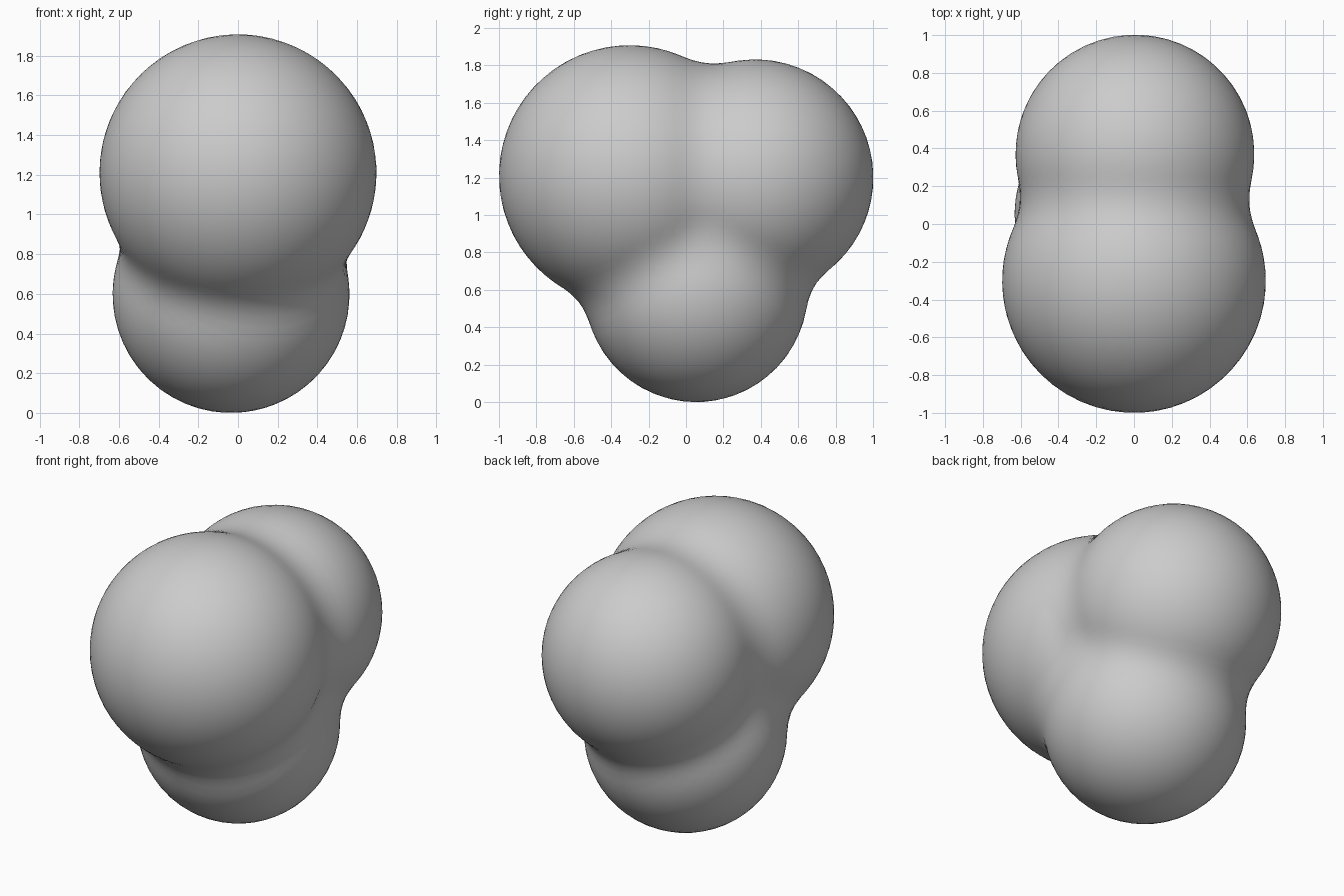
import bpy, bmesh
from mathutils import Vector

if "Cube" in bpy.data.objects:
    bpy.data.objects.remove(bpy.data.objects["Cube"])

# Three overlapping lobes: centre, radius
LOBES = [
    (Vector((0.0, -0.302, 1.21)), 0.698),    # front lobe
    (Vector((0.005, 0.37, 1.20)), 0.632),    # back lobe
    (Vector((-0.035, 0.055, 0.597)), 0.597), # bottom lobe
]
BLEND = 0.13
CENTRE = Vector((-0.01, 0.04, 1.02))


def soft_min(a, b):
    h = max(BLEND - abs(a - b), 0.0) / BLEND
    return min(a, b) - h * h * BLEND / 4


def field(p):
    d = [(p - c).length - r for c, r in LOBES]
    return soft_min(soft_min(d[0], d[1]), d[2])


def surface_point(direction):
    lo, hi = 0.0, 2.0
    for _ in range(30):
        mid = (lo + hi) / 2
        if field(CENTRE + direction * mid) < 0:
            lo = mid
        else:
            hi = mid
    return CENTRE + direction * lo


# Blended body: an icosphere pushed out onto the softly joined lobes
bm = bmesh.new()
bmesh.ops.create_icosphere(bm, subdivisions=5, radius=1)
for v in bm.verts:
    v.co = surface_point(v.co.normalized())
for f in bm.faces:
    f.smooth = True

mesh = bpy.data.meshes.new("three_lobed_body")
bm.to_mesh(mesh)
bm.free()
body = bpy.data.objects.new("three_lobed_body", mesh)
bpy.context.collection.objects.link(body)
